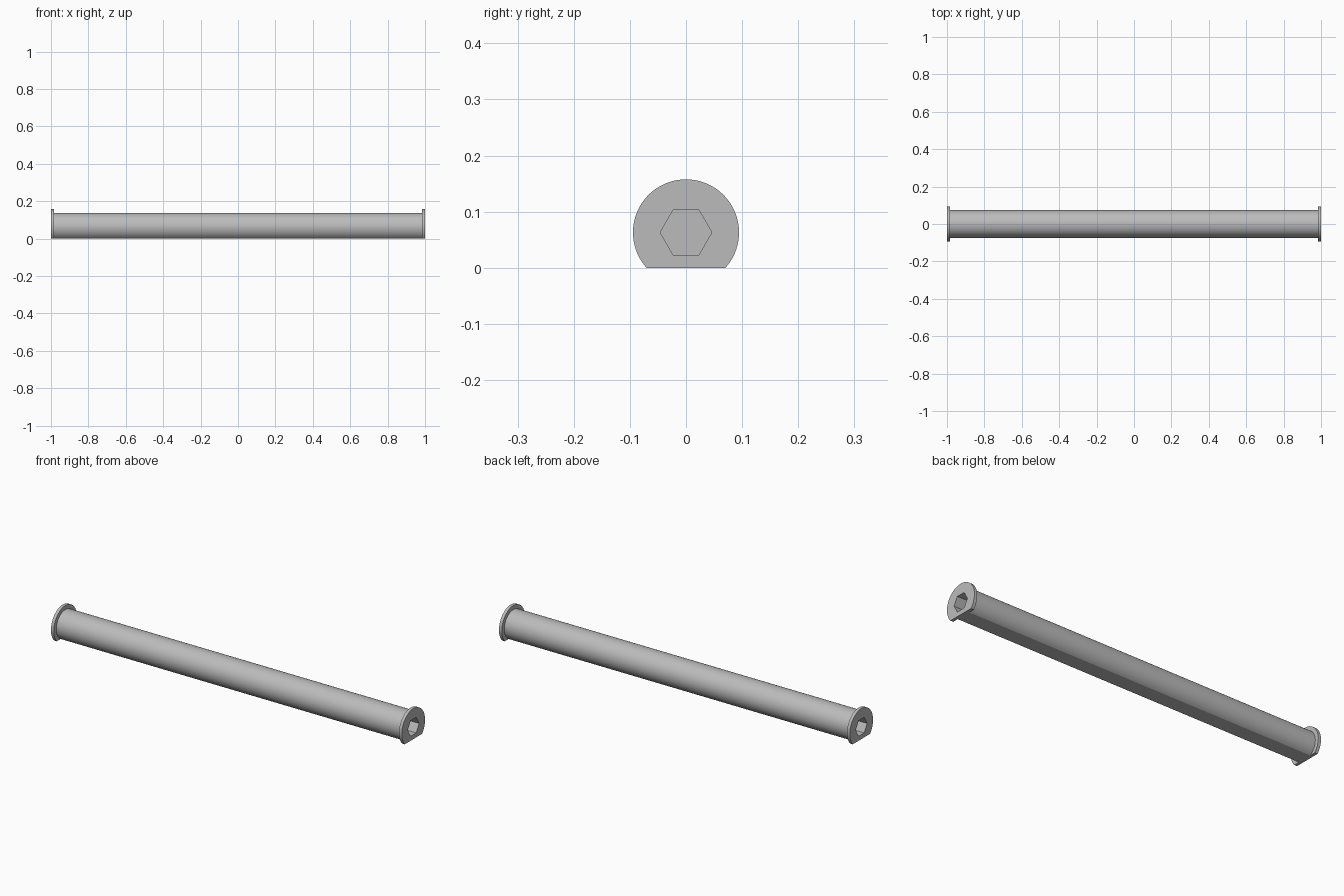
import bpy
import bmesh
from math import asin, cos, pi, sin

AXIS_Z = 0.063      # height of the axis above the flat underside
HALF = 1.0
FLANGE = 0.016      # flange thickness
SOCKET = 0.1        # depth of the hexagonal socket

cube = bpy.data.objects.get("Cube")
if cube:
    bpy.data.objects.remove(cube, do_unlink=True)

steel = bpy.data.materials.new("plain grey steel")
steel.use_nodes = True
GREY = (0.5, 0.5, 0.5, 1)
steel.diffuse_color = GREY
steel.node_tree.nodes["Principled BSDF"].inputs["Base Color"].default_value = GREY


def flat_round(radius, count=72):
    """Circle about the axis, cut off by the ground plane."""
    start = -asin(AXIS_Z / radius)
    step = (pi - 2 * start) / count
    return [(radius * cos(start + i * step), AXIS_Z + radius * sin(start + i * step))
            for i in range(count + 1)]


def hexagon(radius):
    return [(radius * cos(i * pi / 3), AXIS_Z + radius * sin(i * pi / 3)) for i in range(6)]


def prism(name, profile, x0, x1):
    """Extrude a y-z profile along x."""
    bm = bmesh.new()
    face = bm.faces.new([bm.verts.new((x0, y, z)) for y, z in profile])
    grown = bmesh.ops.extrude_face_region(bm, geom=[face], use_keep_orig=True)["geom"]
    bmesh.ops.translate(bm, vec=(x1 - x0, 0, 0),
                        verts=[v for v in grown if isinstance(v, bmesh.types.BMVert)])
    bmesh.ops.recalc_face_normals(bm, faces=bm.faces)
    mesh = bpy.data.meshes.new(name)
    bm.to_mesh(mesh)
    bm.free()
    mesh.materials.append(steel)
    obj = bpy.data.objects.new(name, mesh)
    bpy.context.collection.objects.link(obj)
    return obj


def select(obj):
    bpy.ops.object.select_all(action="DESELECT")
    obj.select_set(True)
    bpy.context.view_layer.objects.active = obj


def cut(obj, cutter):
    select(obj)
    mod = obj.modifiers.new("socket", "BOOLEAN")
    mod.operation = "DIFFERENCE"
    mod.solver = "EXACT"
    mod.object = cutter
    bpy.ops.object.modifier_apply(modifier=mod.name)


# Shaft with a flat underside
inner = HALF - FLANGE
shaft = prism("shaft", flat_round(0.074), -inner, inner)
parts = [shaft]

# End flanges, each with a blind hexagonal socket running into the shaft
for side, sign in (("left", 1), ("right", -1)):
    flange = prism(side + "_flange", flat_round(0.0945), sign * inner, sign * HALF)
    cutter = prism(side + "_socket_cutter", hexagon(0.046),
                   sign * (HALF - SOCKET), sign * (HALF + 0.05))
    for part in (flange, shaft):
        cut(part, cutter)
    bpy.data.objects.remove(cutter, do_unlink=True)
    parts.append(flange)

# Smooth round sides, sharp rims and flats
for part in parts:
    select(part)
    bpy.ops.object.shade_smooth_by_angle(angle=pi / 6)
